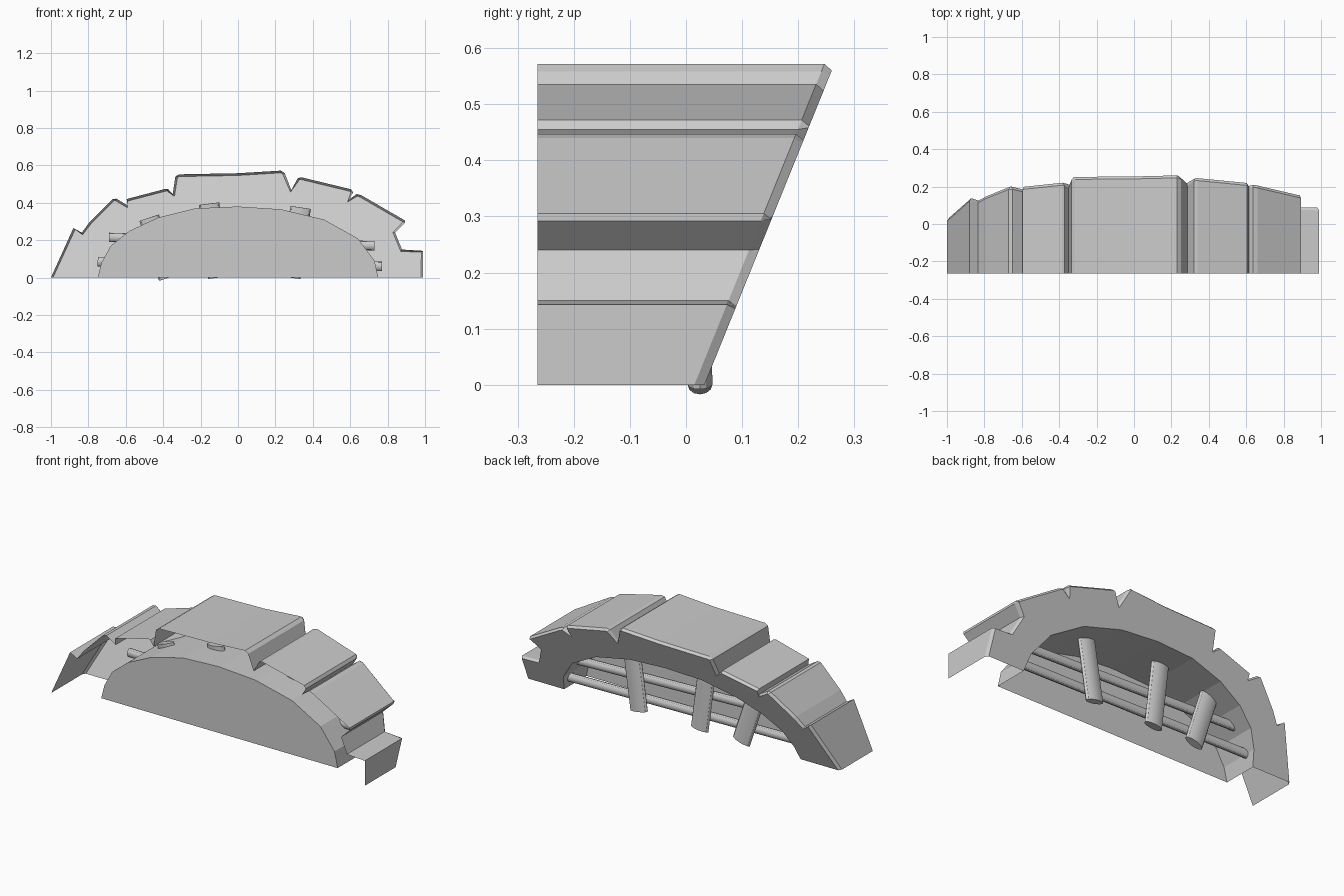
import bpy, bmesh
from mathutils import Vector

if "Cube" in bpy.data.objects:
    bpy.data.objects.remove(bpy.data.objects["Cube"])

FRONT, DISC = -0.265, -0.168

# Outer outline of each arch stone (x, z); neighbouring stones share the notch point
stones = [
    [(-1, 0), (-.88, .265), (-.835, .24)],
    [(-.835, .24), (-.795, .295), (-.67, .42), (-.65, .422), (-.59, .385)],
    [(-.59, .385), (-.595, .42), (-.385, .475), (-.372, .472), (-.35, .44)],
    [(-.35, .44), (-.335, .54), (-.315, .552), (0, .558), (.23, .572), (.25, .558), (.285, .468)],
    [(.285, .468), (.32, .532), (.34, .536), (.605, .472), (.615, .455), (.59, .415)],
    [(.59, .415), (.635, .447), (.66, .44), (.893, .305), (.893, .292), (.84, .24)],
    [(.84, .24), (.877, .15), (.99, .143), (.99, 0)],
]
# Inner arch line, and where the stone seams meet it
arch = [(-.75, 0), (-.73, .08), (-.68, .17), (-.58, .25), (-.43, .32), (-.23, .37),
        (0, .38), (.23, .365), (.46, .31), (.64, .21), (.73, .09), (.75, 0)]
seams = [0, 2, 4, 5, 7, 8, 9, 11]


def back_y(z):
    return 0.033 + 0.405 * z


def inset(pts, i, d):
    """Move an outline point inwards along its averaged normal."""
    a, b = Vector(pts[max(i - 1, 0)]), Vector(pts[min(i + 1, len(pts) - 1)])
    t = (b - a).normalized()
    x, z = pts[i][0] + t.y * d, pts[i][1] - t.x * d
    return (x, 0) if pts[i][1] == 0 else (x, z)


def finish(name, bm):
    bmesh.ops.recalc_face_normals(bm, faces=bm.faces)
    me = bpy.data.meshes.new(name)
    bm.to_mesh(me)
    bm.free()
    ob = bpy.data.objects.new(name, me)
    bpy.context.collection.objects.link(ob)
    return ob


# Stone surround: open-fronted outer skin, bevelled back edge, slanted back face, inner vault
outline = [stones[0][0]] + [p for s in stones for p in s[1:]]
bm = bmesh.new()
rim_f = [bm.verts.new((x, FRONT, z)) for x, z in outline]
rim_b = [bm.verts.new((x, back_y(z) - .018, z)) for x, z in outline]
ins = [inset(outline, i, .012) for i in range(len(outline))]
rim_i = [bm.verts.new((x, back_y(z), z)) for x, z in ins]
vault_b = [bm.verts.new((x, back_y(z), z)) for x, z in arch]
vault_f = [bm.verts.new((x, DISC, z)) for x, z in arch]
for a, b in ((rim_f, rim_b), (rim_b, rim_i), (vault_b, vault_f)):
    for i in range(len(a) - 1):
        bm.faces.new((a[i], a[i + 1], b[i + 1], b[i]))
start = 0
for k, s in enumerate(stones):
    end = start + len(s) - 1
    bm.faces.new(rim_i[start:end + 1] + vault_b[seams[k]:seams[k + 1] + 1][::-1])
    start = end
# Half-round panel closing the front of the opening
bm.faces.new(vault_f)
finish("stone_arch", bm)


# Window bars: flattened round rods between two points
def bar(name, p, q, wide, thin):
    p, q = Vector(p), Vector(q)
    d = (q - p).normalized()
    bpy.ops.mesh.primitive_cylinder_add(vertices=12, radius=1, depth=1)
    ob = bpy.context.object
    ob.name = name
    side = d.cross(Vector((0, 1, 0))).normalized()
    up = d.cross(side)
    for v in ob.data.vertices:
        c = v.co.copy()
        v.co = (p + q) / 2 + side * c.x * wide + up * c.y * thin + d * c.z * (q - p).length
    bpy.ops.object.shade_smooth_by_angle()


for i, (x0, x1, z) in enumerate([(.28, .335, .375), (-.105, -.155, .395), (-.37, -.475, .32)]):
    bar(f"upright_bar_{i + 1}", (x0, .025, 0), (x1, .02, z), .055, .022)
bar("upper_cross_bar", (-.69, 0, .215), (.73, 0, .17), .025, .02)
bar("lower_cross_bar", (-.75, 0, .085), (.77, 0, .06), .025, .02)
